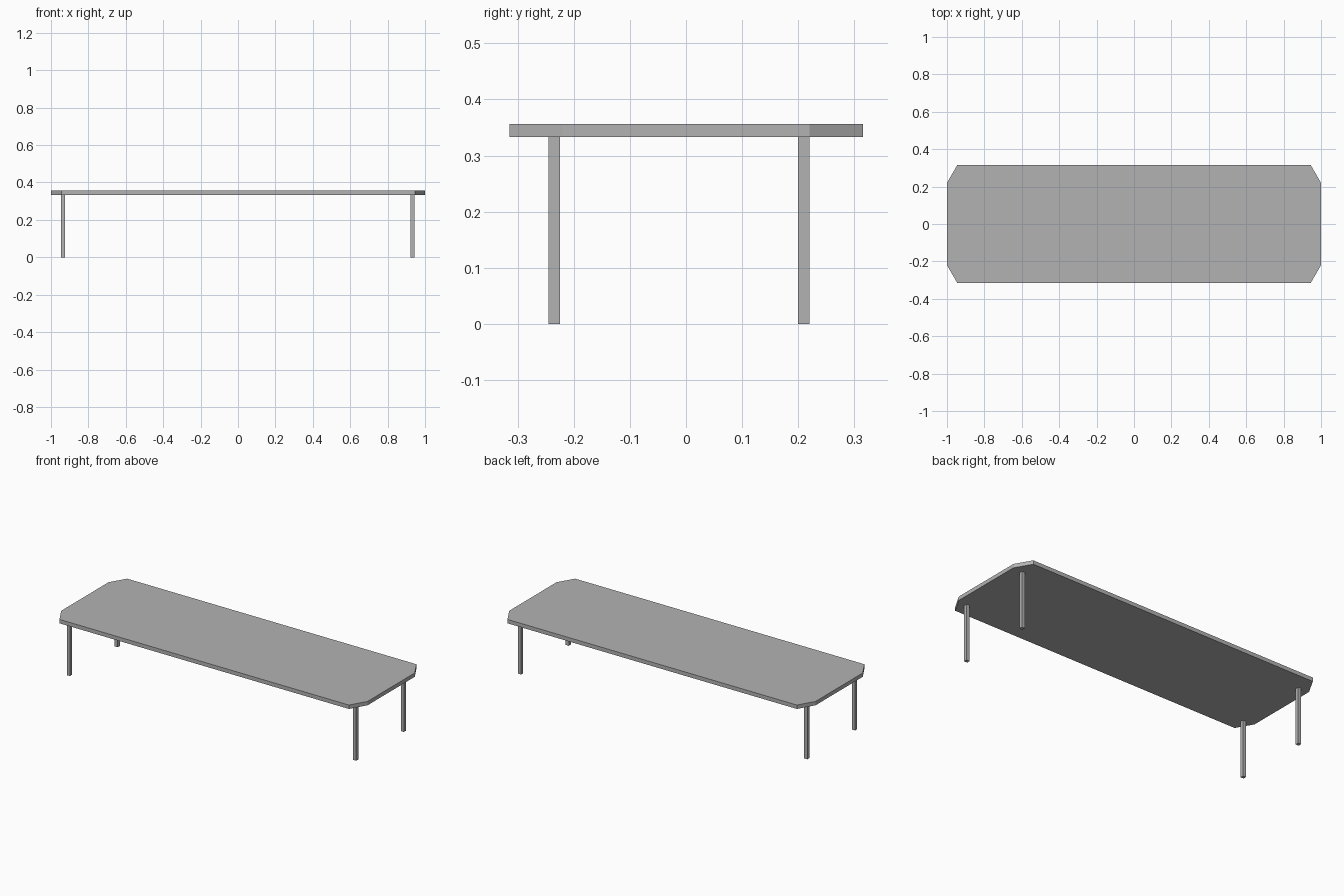
import bpy, bmesh

cube = bpy.data.objects.get("Cube")
if cube:
    bpy.data.objects.remove(cube, do_unlink=True)

grey = bpy.data.materials.new("plain_grey")
grey.use_nodes = True
colour = (0.45, 0.45, 0.45, 1)
grey.diffuse_color = colour
grey.node_tree.nodes["Principled BSDF"].inputs["Base Color"].default_value = colour


def prism(name, outline, z0, z1):
    """Extrude a flat outline upwards from z0 to z1."""
    bm = bmesh.new()
    base = bm.faces.new([bm.verts.new((x, y, z0)) for x, y in outline])
    top = bmesh.ops.extrude_face_region(bm, geom=[base])["geom"]
    verts = [v for v in top if isinstance(v, bmesh.types.BMVert)]
    bmesh.ops.translate(bm, verts=verts, vec=(0, 0, z1 - z0))
    bmesh.ops.recalc_face_normals(bm, faces=bm.faces)
    mesh = bpy.data.meshes.new(name)
    bm.to_mesh(mesh)
    bm.free()
    mesh.materials.append(grey)
    obj = bpy.data.objects.new(name, mesh)
    bpy.context.collection.objects.link(obj)
    return obj


# Table top: long slab with clipped corners
HX, HY, CX, CY = 1.0, 0.315, 0.055, 0.095
UNDERSIDE, TOP = 0.333, 0.356
outline = []
for sx, sy in ((1, 1), (-1, 1), (-1, -1), (1, -1)):
    corner = [(sx * HX, sy * (HY - CY)), (sx * (HX - CX), sy * HY)]
    outline += corner if sx * sy > 0 else corner[::-1]
prism("table_top", outline, UNDERSIDE, TOP)

# Four slim square legs
R = 0.01
for side, x in (("right", -0.936), ("left", 0.933)):
    for end, y in (("front", -0.235), ("back", 0.21)):
        square = [(x - R, y - R), (x + R, y - R), (x + R, y + R), (x - R, y + R)]
        prism(f"{end}_{side}_leg", square, 0, UNDERSIDE)
